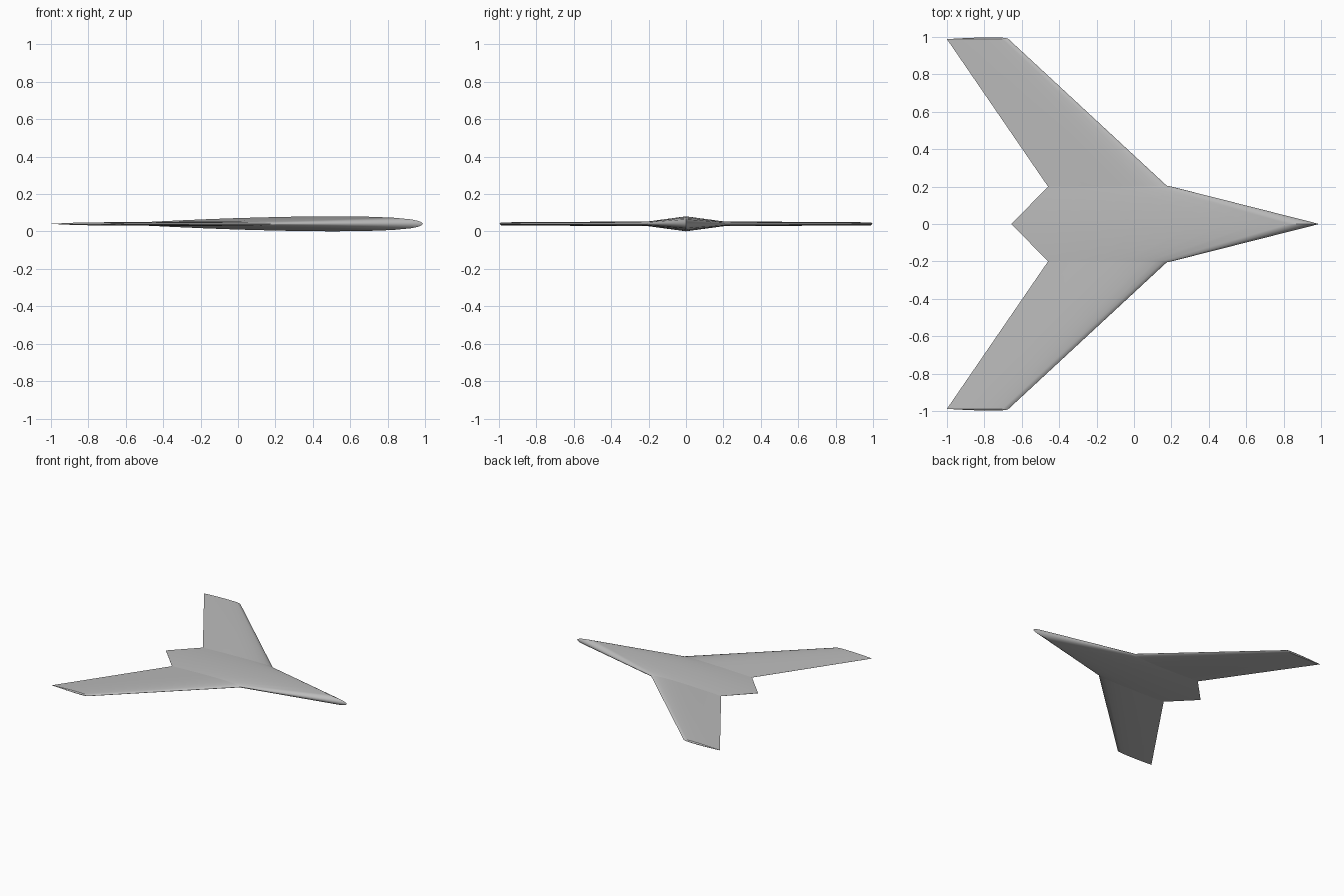
import bpy, bmesh

cube = bpy.data.objects.get("Cube")
if cube:
    bpy.data.objects.remove(cube)

MID_Z = 0.041
# Airfoil: chord fraction from the leading edge, share of half thickness
FOIL = [(0, 0), (.005, .2), (.015, .38), (.04, .6), (.1, .83), (.2, .98), (.3, 1),
        (.4, .97), (.5, .88), (.6, .77), (.7, .62), (.8, .44), (.9, .24), (1, .03)]

hull_grey = bpy.data.materials.new("hull grey")
hull_grey.use_nodes = True
grey = (0.5, 0.5, 0.5, 1)
hull_grey.diffuse_color = grey
hull_grey.node_tree.nodes["Principled BSDF"].inputs["Base Color"].default_value = grey


def section(bm, y, front, back, half):
    """Closed airfoil ring: top from nose to tail, then bottom back to nose."""
    def point(t, h, sign):
        return bm.verts.new((front + (back - front) * t, y, MID_Z + sign * h * half))
    top = [point(t, h, 1) for t, h in FOIL]
    bottom = [point(t, h, -1) for t, h in FOIL[1:]]
    return top + bottom[::-1]


def loft(name, stations, round_tip=False):
    """Skin through (y, front x, back x, half thickness) stations."""
    bm = bmesh.new()
    rings = [section(bm, *s) for s in stations]
    for a, b in zip(rings, rings[1:]):
        for i in range(len(a)):
            j = (i + 1) % len(a)
            bm.faces.new((a[i], a[j], b[j], b[i]))
    # Rounded wingtip edge, bulging with the local thickness
    if round_tip:
        y, front, back, half = stations[-1]
        ring, n = rings[-1], len(FOIL)
        edge = [bm.verts.new((v.co.x, y + 1.2 * half * h, MID_Z))
                for v, (t, h) in zip(ring[:n], FOIL)]
        low = [ring[0]] + ring[n:][::-1]
        for i in range(n - 1):
            bm.faces.new((ring[i], ring[i + 1], edge[i + 1], edge[i]))
            bm.faces.new((edge[i], edge[i + 1], low[i + 1], low[i]))
        bm.faces.new((ring[n - 1], low[n - 1], edge[n - 1]))
        bmesh.ops.remove_doubles(bm, verts=bm.verts, dist=1e-5)
    bmesh.ops.recalc_face_normals(bm, faces=bm.faces)
    mesh = bpy.data.meshes.new(name)
    bm.to_mesh(mesh)
    bm.free()
    mesh.materials.append(hull_grey)
    obj = bpy.data.objects.new(name, mesh)
    bpy.context.collection.objects.link(obj)
    bpy.ops.object.select_all(action="DESELECT")
    obj.select_set(True)
    bpy.context.view_layer.objects.active = obj
    bpy.ops.object.shade_smooth_by_angle(angle=0.6)
    return obj


# Central body: a thick keel section tapering to both wing roots
ROOT = (0.2, 0.2, -0.46, 0.013)
loft("body", [(-ROOT[0], *ROOT[1:]), (0, 0.99, -0.655, 0.04), ROOT])

# Swept wings, mirrored about the body
left = loft("rear_side_wing", [ROOT, (0.205, 0.175, -0.463, 0.013),
                               (0.988, -0.67, -1, 0.008)], round_tip=True)
right = left.copy()
right.data = left.data.copy()
right.name = "front_side_wing"
for v in right.data.vertices:
    v.co.y = -v.co.y
right.data.flip_normals()
bpy.context.collection.objects.link(right)
